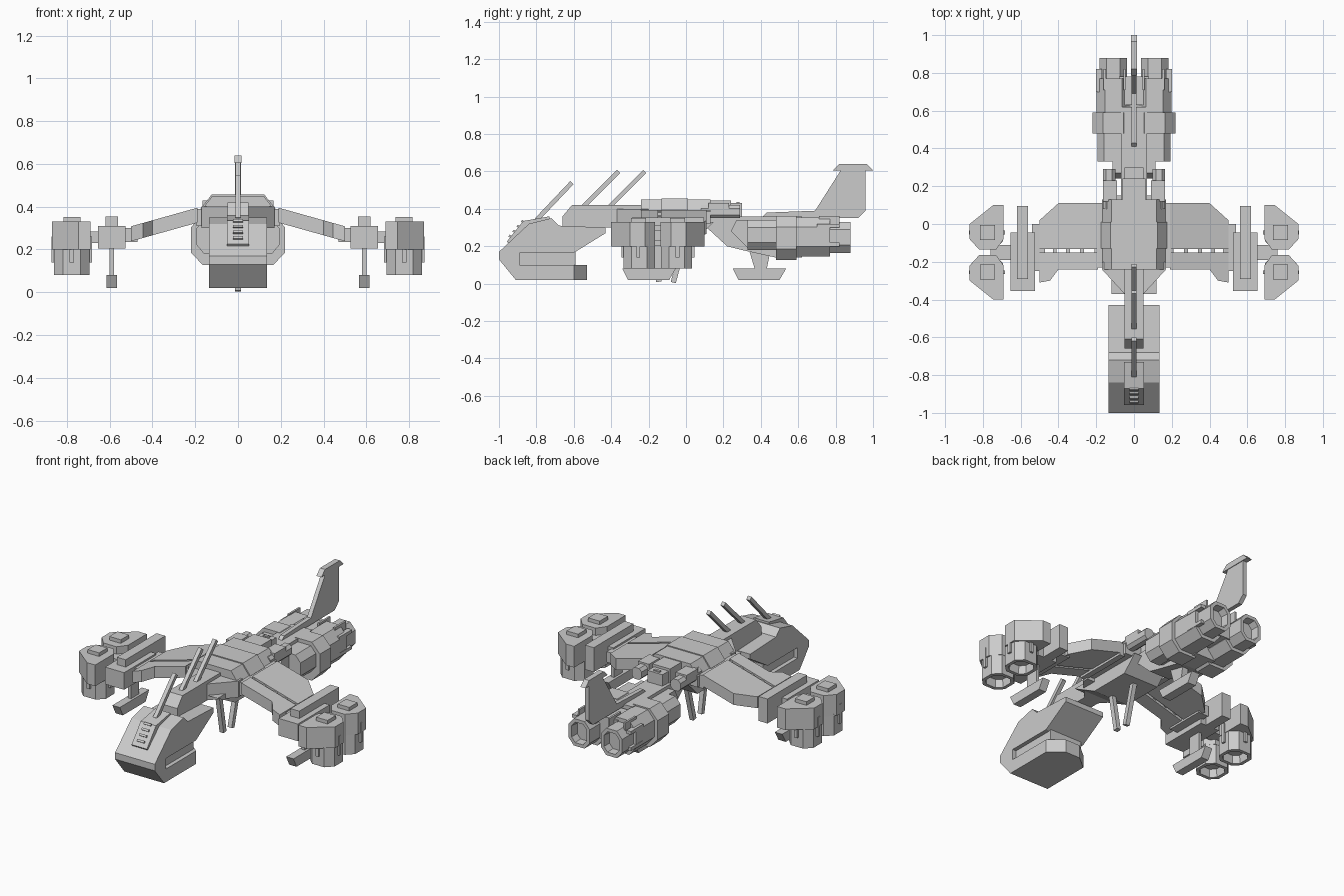
import bpy, bmesh, math
from mathutils import Vector

if "Cube" in bpy.data.objects:
    bpy.data.objects.remove(bpy.data.objects["Cube"])


def prism(name, pts, axis, a, b, mirror=False, hollow=0, end=1):
    """Extrude a 2D outline from a to b along an axis; optionally sink one end cap."""
    def place(p, t):
        return {'x': (t, p[0], p[1]), 'y': (p[0], t, p[1]), 'z': (p[0], p[1], t)}[axis]
    bm = bmesh.new()
    lo = [bm.verts.new(place(p, a)) for p in pts]
    hi = [bm.verts.new(place(p, b)) for p in pts]
    caps = [bm.faces.new(lo), bm.faces.new(hi)]
    n = len(pts)
    for i in range(n):
        j = (i + 1) % n
        bm.faces.new((lo[i], lo[j], hi[j], hi[i]))
    bmesh.ops.recalc_face_normals(bm, faces=bm.faces)
    if hollow:
        cap = caps[end]
        bmesh.ops.inset_individual(bm, faces=[cap], thickness=hollow, depth=0)
        bmesh.ops.inset_individual(bm, faces=[cap], thickness=0.004, depth=-0.05)
    return finish(name, bm, mirror)


def finish(name, bm, mirror):
    me = bpy.data.meshes.new(name)
    bm.to_mesh(me)
    bm.free()
    ob = bpy.data.objects.new(name, me)
    bpy.context.collection.objects.link(ob)
    if mirror:
        ob.modifiers.new("Mirror", 'MIRROR').use_axis[0] = True
    return ob


def box(name, x, y, z, mirror=False):
    return prism(name, [(x[0], y[0]), (x[1], y[0]), (x[1], y[1]), (x[0], y[1])],
                 'z', z[0], z[1], mirror)


def bar(name, p, q, w=0.024):
    """Square rod in the centre plane between two (y, z) points."""
    p, q = Vector(p), Vector(q)
    d = (q - p).normalized() * w / 2
    s = Vector((-d.y, d.x))
    return prism(name, [p - s, p + s, q + s, q - s], 'x', -w / 2, w / 2)


def octagon(cx, cy, rx, ry, k=0.5):
    return [(cx + rx * u, cy + ry * v) for u, v in
            ((1, -k), (1, k), (k, 1), (-k, 1), (-1, k), (-1, -k), (-k, -1), (k, -1))]


# Head with a slot along each side of the jaw
prism("head", [(-1, .17), (-.84, .32), (-.72, .35), (-.68, .31), (-.43, .30), (-.43, .27),
               (-.6, .165), (-.89, .165), (-.89, .10), (-.6, .10), (-.6, .02),
               (-.91, .02), (-1, .13)], 'x', -.135, .135)
box("jaw_core", (-.11, .11), (-.9, -.59), (.09, .17))
prism("jaw_back", [(-.135, -.6), (.135, -.6), (.05, -.53), (-.05, -.53)], 'z', .02, .10)

# Sloped head panel with slats
prism("head_panel", [(-.95, .215), (-.958, .225), (-.87, .335), (-.73, .36), (-.73, .33), (-.84, .31)],
      'x', -.052, .052)
for i in range(4):
    y, z = -.938 + i * .022, .252 + i * .0265
    prism("panel_slat", [(y - .012, z), (y - .004, z + .01), (y + .01, z), (y + .002, z - .01)],
          'x', -.024, .024)

# Neck and main body
prism("neck", [(-.66, .36), (-.61, .42), (-.2, .42), (-.2, .30), (-.66, .30)], 'x', -.05, .05)
prism("body_shoulder", [(-.05, -.37), (.05, -.37), (.17, -.24), (.17, -.2), (-.17, -.2), (-.17, -.24)],
      'z', .30, .40)
shell = [(-.17, .32), (.17, .32), (.17, .385), (.12, .45), (-.12, .45), (-.17, .385)]
prism("body", shell, 'y', -.24, .13)
prism("body_rib", [(x * 1.03, z + .006) for x, z in shell], 'y', -.13, .01)
prism("belly", [(-.37, .33), (-.2, .24), (.06, .24), (.15, .33)], 'x', -.12, .12)
box("wing_root", (.16, .195), (-.23, .11), (.31, .39), True)
box("rear_deck", (-.06, .06), (.1, .24), (.33, .445))
box("rear_hatch", (-.05, .05), (.23, .30), (.33, .43))
box("hatch_latch", (-.02, .02), (.27, .285), (.42, .437))
prism("rear_rail", octagon(.132, .385, .033, .035), 'y', .08, .29, True)
box("rail_clamp", (.09, .165), (.12, .23), (.37, .43), True)

# Masts above and probes below
for n, p, q in (("head_mast", (-.80, .34), (-.61, .54)), ("neck_mast_front", (-.55, .41), (-.36, .60)),
                ("neck_mast_rear", (-.41, .41), (-.22, .60))):
    bar(n, p, q)
bar("probe_front", (-.19, .26), (-.145, .01), .028)
bar("probe_rear", (.0, .26), (-.068, .006), .028)

# Rear hull and engines
prism("rear_hull", [(.1, .35), (.1, .31), (.22, .2), (.3, .18), (.48, .14), (.62, .14),
                    (.62, .36), (.28, .36)], 'x', -.07, .07)
prism("engine_shroud", [(.27, .34), (.24, .28), (.33, .19), (.5, .19), (.5, .34)], 'x', .06, .115, True)
prism("engine_intake", octagon(.125, .26, .068, .08), 'y', .33, .5, True)
prism("engine_ring", octagon(.11, .245, .11, .118), 'y', .48, .59, True)
prism("engine_barrel", octagon(.108, .25, .09, .105), 'y', .58, .77, True)
prism("engine_nozzle", octagon(.11, .248, .072, .083), 'y', .76, .88, True, hollow=.022)
for x in (.05, .155):
    box("nozzle_strip_top", (x - .006, x + .006), (.71, .82), (.3, .362), True)
for z in (.21, .31):
    box("nozzle_strip_side", (.17, .2), (.70, .82), (z - .01, z + .01), True)
box("engine_bridge", (-.08, .08), (.63, .78), (.2, .34))

# Tail boom and fin
prism("tail_fin", [(.40, .35), (.43, .38), (.69, .39), (.83, .61), (.96, .61), (.96, .39), (.92, .35)],
      'x', -.013, .013)
prism("tail_cap", [(.785, .605), (.82, .64), (.965, .64), (1.0, .605)], 'x', -.017, .017)

# Rear landing skid
skid = [(.25, .08), (.28, .02), (.5, .02), (.535, .08)]
prism("rear_skid", skid, 'x', -.028, .028)
prism("rear_skid_leg", [(.37, .07), (.43, .07), (.45, .17), (.34, .17)], 'x', -.02, .02)


# Drooping wings: leading panel, main panel and the tabs joining them
def wing(name, pts, up=0, thick=.07):
    ob = prism(name, pts, 'z', -thick, up, True)
    for v in ob.data.vertices:
        v.co.z += .395 - .28 * (v.co.x - .19)


wing("wing_main", [(.19, .11), (.40, .11), (.5, .02), (.5, -.133), (.19, -.133)])
wing("wing_flap", [(.19, -.15), (.5, -.15), (.5, -.31), (.445, -.30), (.40, -.24), (.19, -.24)])
for x in (.19, .265, .34, .41, .48):
    wing("wing_tab", [(x, -.155), (x + .02, -.155), (x + .02, -.125), (x, -.125)], -.008, .06)
box("wing_tip_link", (.47, .54), (-.25, .0), (.235, .30), True)

# Wing-end mounts with landing feet
box("mount", (.525, .655), (-.355, -.045), (.205, .31), True)
box("mount_spine", (.56, .62), (-.29, .095), (.205, .355), True)
box("pod_link", (.65, .76), (-.19, -.11), (.23, .285), True)
box("foot_leg", (.58, .60), (-.21, -.13), (.06, .22), True)
prism("foot", [(y - .59, z) for y, z in skid], 'x', .565, .615, True)

# Paired lift pods, mirrored fore and aft about y = -0.15
plan = [(.69, .10), (.745, .10), (.87, .0), (.87, -.08), (.82, -.135), (.73, -.135), (.69, -.08)]
for s, tag in ((1, "rear"), (-1, "front")):
    def yy(y):
        return -.15 + s * (y + .15)

    def pair(a, b):
        return sorted((yy(a), yy(b)))
    prism(tag + "_pod", [(x, yy(y)) for x, y in plan], 'z', .20, .33, True)
    prism(tag + "_pod_nozzle", octagon(.777, yy(-.05), .083, .083), 'z', .08, .21, True, hollow=.022, end=0)
    box(tag + "_pod_cap", (.737, .815), pair(-.085, -.005), (.32, .352), True)
    box(tag + "_pod_strip_outer", (.85, .873), pair(-.055, -.035), (.14, .26), True)
    box(tag + "_pod_strip_inner", (.682, .70), pair(-.055, -.035), (.14, .26), True)
    box(tag + "_pod_strip_end", (.767, .787), pair(.02, .045), (.14, .26), True)
